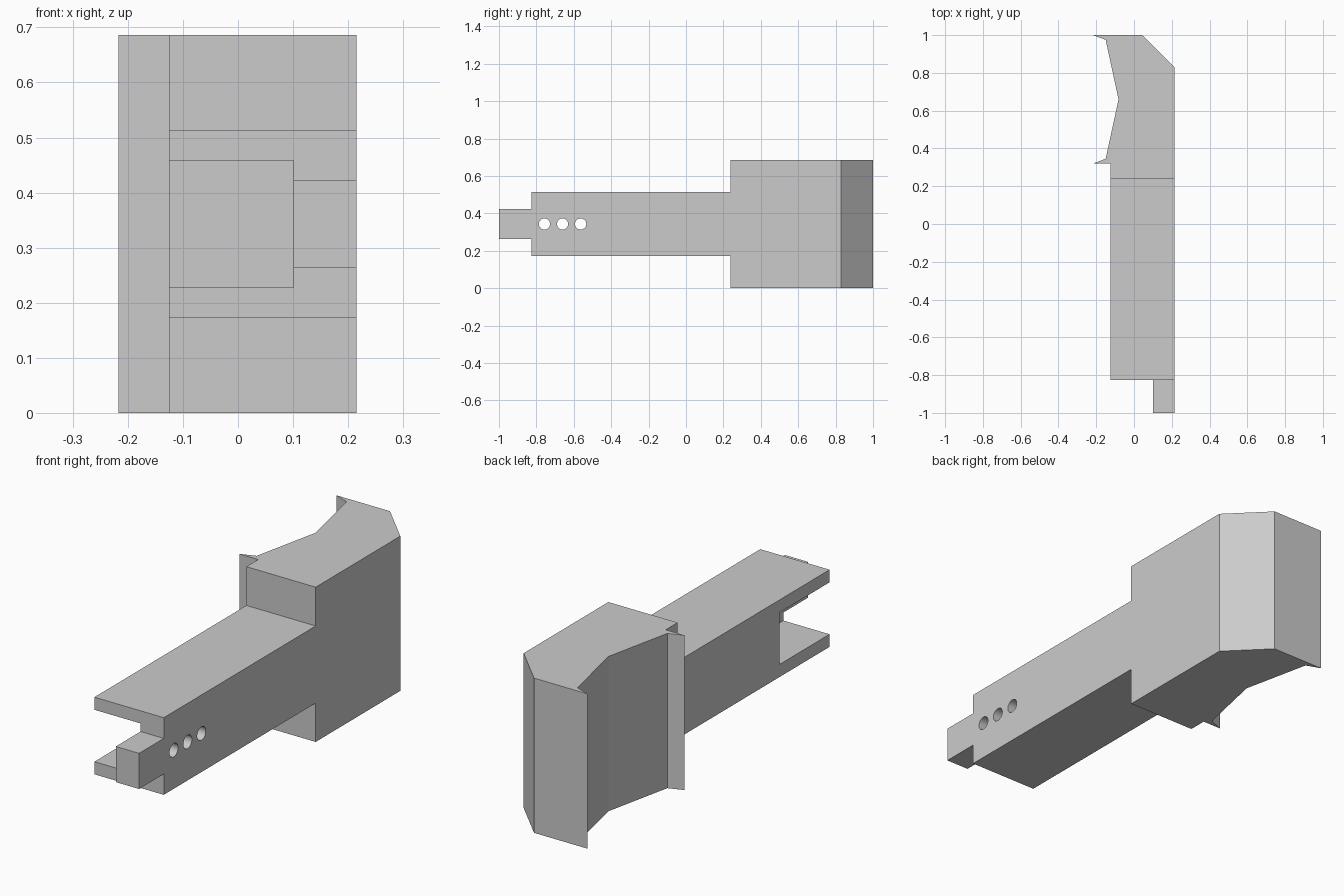
import bpy
import bmesh
import math
from mathutils import Matrix, Vector

cube = bpy.data.objects.get("Cube")
if cube:
    bpy.data.objects.remove(cube, do_unlink=True)

grey = bpy.data.materials.new("light grey")
grey.use_nodes = True
colour = (0.6, 0.6, 0.6, 1)
grey.diffuse_color = colour
grey.node_tree.nodes["Principled BSDF"].inputs["Base Color"].default_value = colour


def add_object(name, bm):
    bmesh.ops.recalc_face_normals(bm, faces=bm.faces)
    mesh = bpy.data.meshes.new(name)
    bm.to_mesh(mesh)
    bm.free()
    mesh.materials.append(grey)
    obj = bpy.data.objects.new(name, mesh)
    bpy.context.collection.objects.link(obj)
    return obj


def prism(name, outline, z0, z1):
    """Extrude an outline in x and y upwards from z0 to z1."""
    bm = bmesh.new()
    face = bm.faces.new([bm.verts.new((x, y, z0)) for x, y in outline])
    extruded = bmesh.ops.extrude_face_region(bm, geom=[face])["geom"]
    top = [v for v in extruded if isinstance(v, bmesh.types.BMVert)]
    bmesh.ops.translate(bm, verts=top, vec=(0, 0, z1 - z0))
    return add_object(name, bm)


def box(name, x, y, z):
    return prism(name, [(x[0], y[0]), (x[1], y[0]), (x[1], y[1]), (x[0], y[1])], *z)


def rod_along_x(name, centre, radius, length):
    bm = bmesh.new()
    turn = Matrix.Translation(Vector(centre)) @ Matrix.Rotation(math.pi / 2, 4, "Y")
    bmesh.ops.create_cone(bm, cap_ends=True, segments=32, radius1=radius,
                          radius2=radius, depth=length, matrix=turn)
    return add_object(name, bm)


def combine(target, other, operation):
    """Apply a boolean to the target and remove the other solid."""
    other.hide_render = True
    mod = target.modifiers.new(operation.lower(), "BOOLEAN")
    mod.operation = operation
    mod.solver = "EXACT"
    mod.object = other
    bpy.ops.object.select_all(action="DESELECT")
    bpy.context.view_layer.objects.active = target
    target.select_set(True)
    bpy.ops.object.modifier_apply(modifier=mod.name)
    bpy.data.objects.remove(other, do_unlink=True)


right, left, outer = -0.217, 0.215, -0.125
mid_z = 0.343

# Tall head with a chamfered corner, a hollowed side and two pointed lips
bracket = prism("bracket", [
    (right, 1), (0.045, 1), (left, 0.83), (left, 0.237), (outer, 0.237),
    (outer, 0.32), (right, 0.32), (-0.15, 0.345), (-0.082, 0.66), (-0.15, 0.975),
], 0, 0.686)

# Long arm, running a little way into the head
combine(bracket, box("arm", (outer, left), (-0.827, 0.3),
                     (mid_z - 0.171, mid_z + 0.171)), "UNION")

# Open slot at the end of the arm
combine(bracket, box("slot_cutter", (-0.3, 0.101), (-1.1, -0.475),
                     (mid_z - 0.115, mid_z + 0.115)), "DIFFERENCE")

# Tongue continuing the slot wall
combine(bracket, box("tongue", (0.101, left), (-1, -0.81),
                     (mid_z - 0.079, mid_z + 0.079)), "UNION")

# Row of three holes through the slot wall
for i in range(3):
    centre = (0.16, -0.757 + i * 0.097, mid_z)
    combine(bracket, rod_along_x("hole_cutter", centre, 0.03, 0.3), "DIFFERENCE")

bpy.ops.object.shade_smooth_by_angle(angle=math.radians(18))
